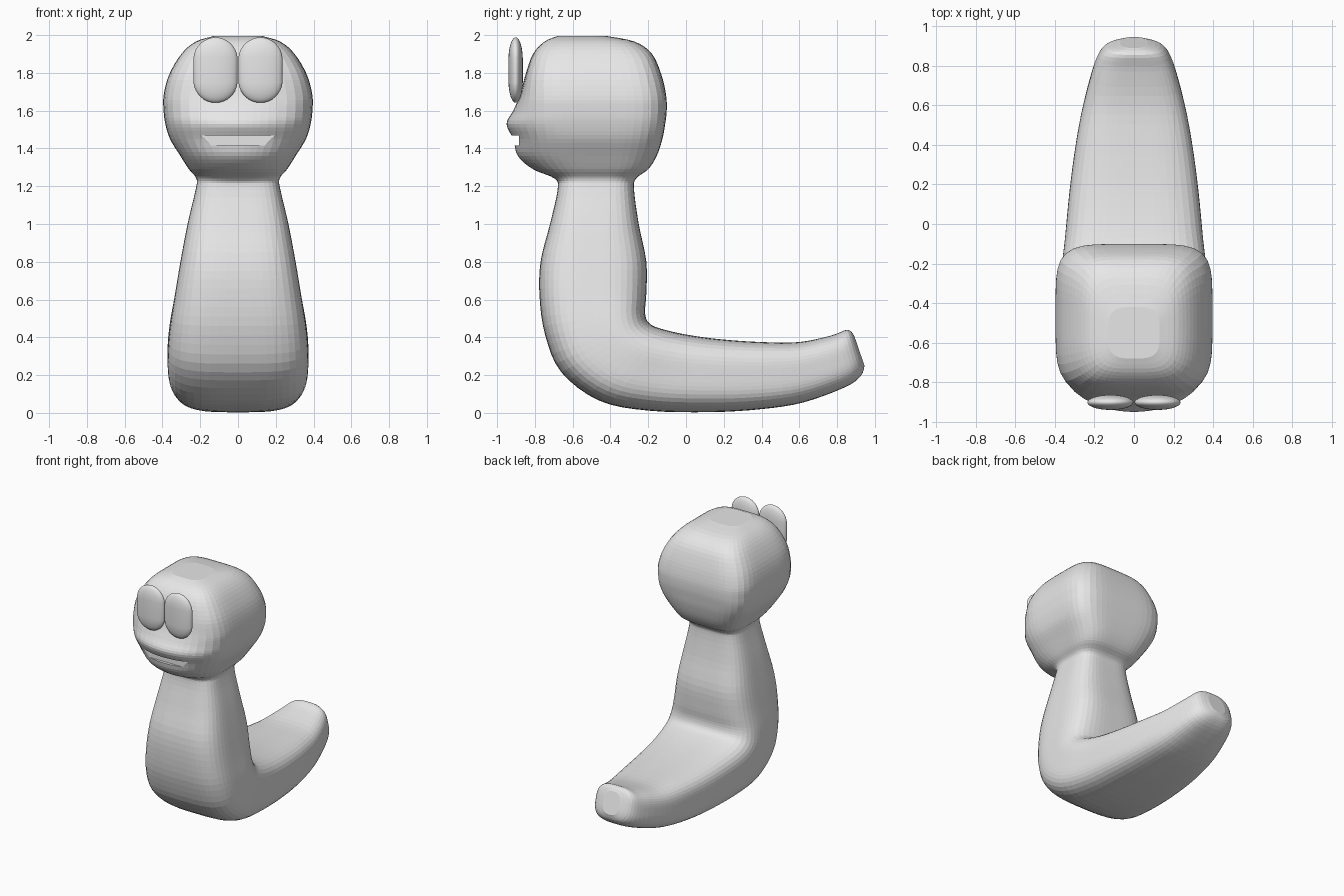
import bpy, bmesh, math
from mathutils import Vector

if "Cube" in bpy.data.objects:
    bpy.data.objects.remove(bpy.data.objects["Cube"])

grey = bpy.data.materials.new("light grey")
grey.diffuse_color = (0.8, 0.8, 0.8, 1)
grey.use_nodes = True
grey.node_tree.nodes["Principled BSDF"].inputs["Base Color"].default_value = grey.diffuse_color

# Each station: front y, front z, back y, back z, half width, squareness, front bulge
TAIL_AND_NECK = [
    (0.945, 0.25, 0.89, 0.41, 0.07, 2.6, 0),
    (0.925, 0.195, 0.855, 0.44, 0.15, 3, 0),
    (0.84, 0.135, 0.77, 0.41, 0.20, 3.2, 0),
    (0.62, 0.055, 0.60, 0.375, 0.255, 3.4, 0),
    (0.40, 0.02, 0.40, 0.375, 0.295, 3.6, 0),
    (0.13, 0.004, 0.18, 0.39, 0.327, 3.6, 0),
    (-0.20, 0.012, 0.00, 0.415, 0.35, 3.6, 0),
    (-0.46, 0.065, -0.13, 0.445, 0.37, 3.6, 0),
    (-0.66, 0.215, -0.195, 0.475, 0.372, 3.6, 0),
    (-0.745, 0.41, -0.217, 0.53, 0.36, 3.6, 0),
    (-0.775, 0.61, -0.21, 0.63, 0.335, 3.6, 0),
    (-0.77, 0.80, -0.21, 0.80, 0.305, 3.6, 0),
    (-0.72, 1.00, -0.25, 1.00, 0.267, 3.6, 0),
    (-0.68, 1.18, -0.275, 1.18, 0.225, 3.8, 0),
]
HEAD = [
    (-0.675, 1.24, -0.265, 1.24, 0.22, 3.8, 0.02),
    (-0.72, 1.29, -0.20, 1.29, 0.26, 4, 0.09),
    (-0.775, 1.36, -0.155, 1.36, 0.305, 4.2, 0.115),
    (-0.80, 1.45, -0.125, 1.45, 0.36, 4.5, 0.115),
    (-0.815, 1.53, -0.11, 1.53, 0.385, 5, 0.135),
    (-0.825, 1.60, -0.102, 1.60, 0.394, 5, 0.09),
    (-0.83, 1.68, -0.105, 1.68, 0.394, 5, 0.05),
    (-0.83, 1.79, -0.13, 1.79, 0.365, 4.8, 0.02),
    (-0.80, 1.90, -0.18, 1.90, 0.30, 4.5, 0.01),
    (-0.75, 1.965, -0.27, 1.965, 0.225, 4, 0),
    (-0.68, 1.995, -0.42, 1.995, 0.13, 3.5, 0),
]
SIDES, STEPS = 64, 4


def smooth_stations(rows):
    """Catmull-Rom interpolation through the stations."""
    out = []
    for i in range(len(rows) - 1):
        a, b, c, d = (rows[max(0, min(len(rows) - 1, i + k))] for k in (-1, 0, 1, 2))
        for s in range(STEPS):
            t = s / STEPS
            out.append([0.5 * (2 * q + (r - p) * t + (2 * p - 5 * q + 4 * r - u) * t * t
                               + (3 * q - p - 3 * r + u) * t ** 3)
                        for p, q, r, u in zip(a, b, c, d)])
    return out + [list(rows[-1])]


def ring(bm, row):
    """Rounded-square ring across the body, bulged forward at the muzzle."""
    fy, fz, by, bz, hw, n, bulge = row
    mid = Vector((0, (fy + by) / 2, (fz + bz) / 2))
    half = Vector((0, (by - fy) / 2, (bz - fz) / 2))
    verts = []
    for k in range(SIDES):
        a = 2 * math.pi * k / SIDES
        c, s = math.cos(a), math.sin(a)
        r = (abs(c) ** n + abs(s) ** n) ** (-1 / n)
        p = mid + half * (c * r) + Vector((hw * s * r, 0, 0))
        if c < 0:
            p.y -= bulge * max(0, 1 - (s * r) ** 2)
        verts.append(bm.verts.new(p))
    return verts


def finish(bm, name):
    bmesh.ops.recalc_face_normals(bm, faces=bm.faces)
    mesh = bpy.data.meshes.new(name)
    bm.to_mesh(mesh)
    bm.free()
    mesh.materials.append(grey)
    ob = bpy.data.objects.new(name, mesh)
    bpy.context.collection.objects.link(ob)
    return ob


# Body, neck and head as one continuous skin
bm = bmesh.new()
rings = [ring(bm, row) for row in smooth_stations(TAIL_AND_NECK + HEAD)]
for lo, hi in zip(rings, rings[1:]):
    for k in range(SIDES):
        j = (k + 1) % SIDES
        bm.faces.new((lo[k], lo[j], hi[j], hi[k]))
bm.faces.new(rings[0])
bm.faces.new(rings[-1])
body = finish(bm, "body_and_head")

# Mouth slot, slightly wider at the top
bm = bmesh.new()
bmesh.ops.create_cube(bm, size=1)
for v in bm.verts:
    top = v.co.z > 0
    v.co = Vector((math.copysign(0.2 if top else 0.185, v.co.x),
                   -1.0 if v.co.y < 0 else -0.885, 1.468 if top else 1.415))
cutter = finish(bm, "mouth_cutter")
cutter.hide_render = True
cutter.hide_set(True)
cut = body.modifiers.new("mouth", 'BOOLEAN')
cut.operation = 'DIFFERENCE'
cut.solver = 'EXACT'
cut.object = cutter

# Eyes: flattened upright pills
for side, name in ((-1, "left_eye"), (1, "right_eye")):
    bm = bmesh.new()
    bmesh.ops.create_uvsphere(bm, u_segments=32, v_segments=17, radius=1)
    for v in bm.verts:
        lift = 0.055 if v.co.z > 0 else -0.055
        v.co = Vector((v.co.x * 0.117 + side * 0.119, v.co.y * 0.038 - 0.902,
                       v.co.z * 0.118 + lift + 1.815))
    eye = finish(bm, name)
    for p in eye.data.polygons:
        p.use_smooth = True
